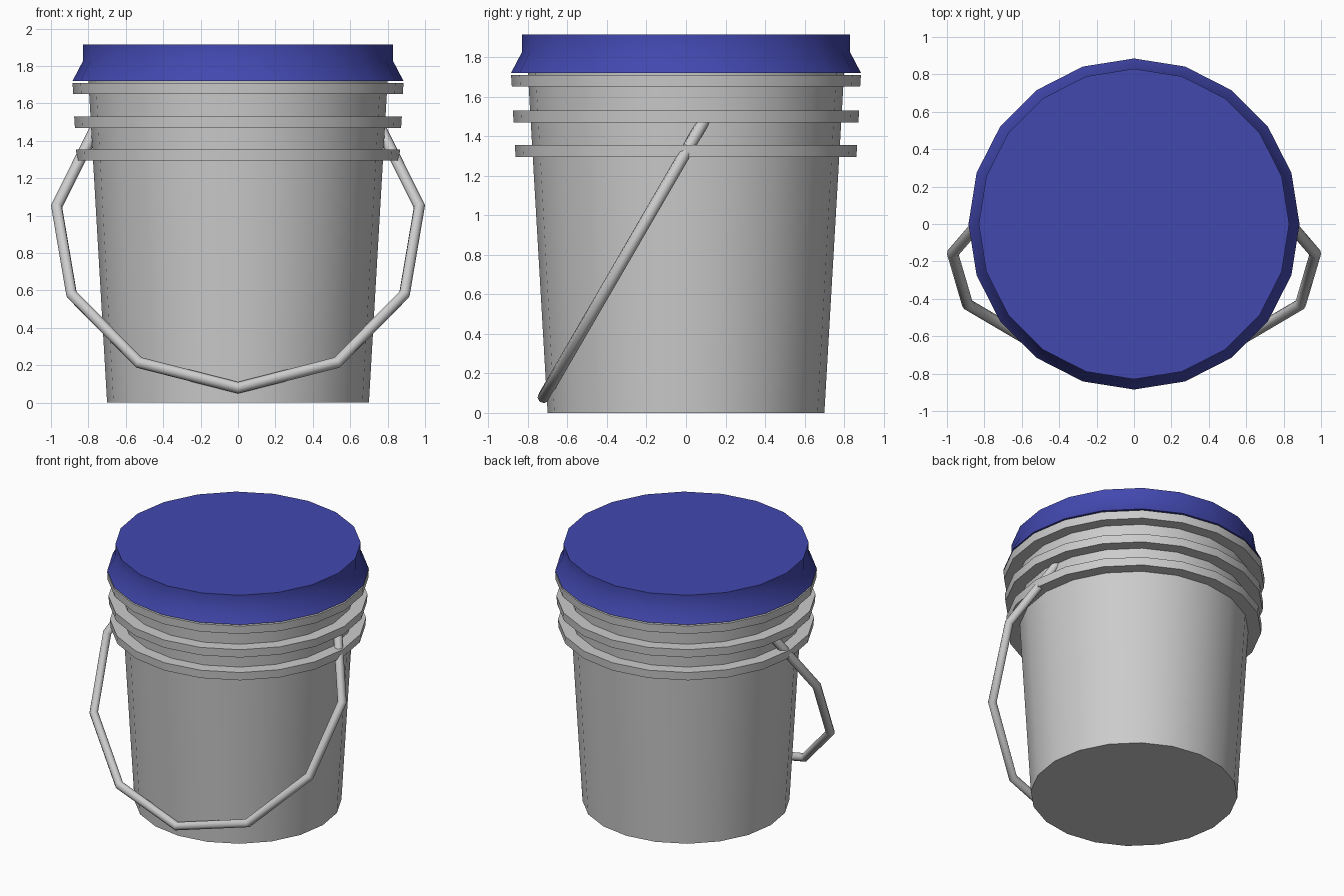
import bpy, bmesh, math
from mathutils import Vector

if "Cube" in bpy.data.objects:
    bpy.data.objects.remove(bpy.data.objects["Cube"])

SIDES = 20


def smooth(obj, angle=31):
    bpy.ops.object.select_all(action='DESELECT')
    obj.select_set(True)
    bpy.context.view_layer.objects.active = obj
    bpy.ops.object.shade_smooth_by_angle(angle=math.radians(angle))


def lathe(name, profile):
    """Revolve an (r, z) profile, bottom to top, and cap both ends."""
    bm = bmesh.new()
    rings = []
    for r, z in profile:
        rings.append([bm.verts.new((r * math.cos(i * math.tau / SIDES),
                                    r * math.sin(i * math.tau / SIDES), z))
                      for i in range(SIDES)])
    for a, b in zip(rings, rings[1:]):
        for i in range(SIDES):
            j = (i + 1) % SIDES
            bm.faces.new((a[i], a[j], b[j], b[i]))
    bm.faces.new(rings[0][::-1])
    bm.faces.new(rings[-1])
    mesh = bpy.data.meshes.new(name)
    bm.to_mesh(mesh)
    bm.free()
    obj = bpy.data.objects.new(name, mesh)
    bpy.context.collection.objects.link(obj)
    smooth(obj)
    return obj


def wall(z):
    return 0.70 + 0.058 * z


# Tapered bucket with three stiffening ribs
profile = [(wall(0), 0)]
for z0, z1, r in ((1.295, 1.355, 0.866), (1.47, 1.53, 0.876), (1.65, 1.71, 0.885)):
    profile += [(wall(z0), z0), (r - 0.004, z0), (r, z1), (wall(z1), z1)]
profile.append((wall(1.76), 1.76))
lathe("bucket", profile)

# Blue lid with flared skirt
lid = lathe("lid", [(0.79, 1.72), (0.885, 1.72), (0.83, 1.825), (0.83, 1.915)])
blue = bpy.data.materials.new("lid_blue")
blue.diffuse_color = (0.055, 0.065, 0.43, 1)
blue.use_nodes = True
blue.node_tree.nodes["Principled BSDF"].inputs["Base Color"].default_value = blue.diffuse_color
lid.data.materials.append(blue)

# Bail handle: mirrored path lying in a tilted plane
half = [(0.53, 0.215), (0.89, 0.58), (0.97, 1.05), (0.75, 1.49)]
path = [(-x, z) for x, z in reversed(half)] + [(0, 0.08)] + half
curve = bpy.data.curves.new("handle", 'CURVE')
curve.dimensions = '3D'
curve.bevel_depth = 0.031
curve.bevel_resolution = 2
curve.use_fill_caps = True
spline = curve.splines.new('POLY')
spline.points.add(len(path) - 1)
for p, (x, z) in zip(spline.points, path):
    p.co = (x, -0.72 + 0.58 * (z - 0.08), z, 1)
handle = bpy.data.objects.new("handle", curve)
bpy.context.collection.objects.link(handle)
bpy.ops.object.select_all(action='DESELECT')
handle.select_set(True)
bpy.context.view_layer.objects.active = handle
bpy.ops.object.convert(target='MESH')
smooth(bpy.context.view_layer.objects.active, 50)
